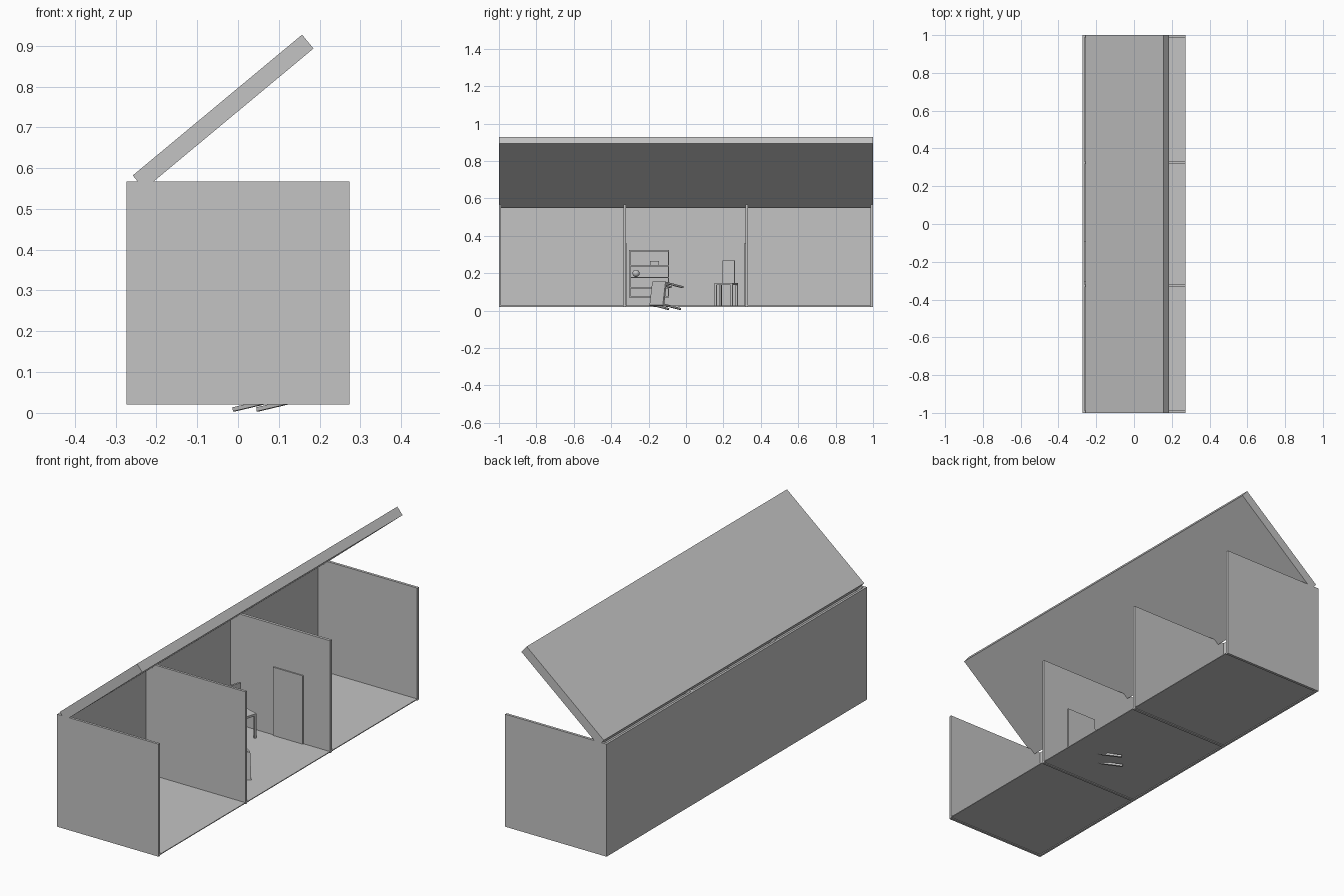
import bpy
from math import radians
from mathutils import Matrix, Vector

if "Cube" in bpy.data.objects:
    bpy.data.objects.remove(bpy.data.objects["Cube"])

grey = bpy.data.materials.new("plain_grey")
grey.diffuse_color = (0.55, 0.55, 0.55, 1)
grey.use_nodes = True
grey.node_tree.nodes["Principled BSDF"].inputs["Base Color"].default_value = grey.diffuse_color


def box(name, lo, hi, m=Matrix()):
    """Box between two corners, optionally carried by a frame matrix."""
    lo, hi = Vector(lo), Vector(hi)
    bpy.ops.mesh.primitive_cube_add(size=1)
    o = bpy.context.object
    o.name = name
    o.matrix_world = m @ Matrix.Translation((lo + hi) / 2) @ Matrix.Diagonal((*(hi - lo), 1))
    o.data.materials.append(grey)
    return o


X, Z0, Z1, T = 0.273, 0.02, 0.567, 0.011

# Building shell: back wall, four cross walls, three floors
box("back_wall", (-X, -1, Z0), (-X + T, 1, Z1))
for name, y0, y1 in (("left_end_wall", -1, -0.988), ("left_partition", -0.333, -0.321),
                     ("right_partition", 0.317, 0.331), ("right_end_wall", 0.987, 1)):
    box(name, (-X + T, y0, Z0), (X, y1, Z1))
for name, y0, y1 in (("left_floor", -0.988, -0.333), ("middle_floor", -0.321, 0.317),
                     ("right_floor", 0.331, 0.987)):
    box(name, (-X + T, y0, Z0 + 0.004), (X, y1, Z0 + 0.008))

# Door panels on both partitions, facing the middle room
box("left_door", (-0.03, -0.321, Z0 + 0.008), (0.13, -0.316, 0.36))
box("right_door", (-0.03, 0.311, Z0 + 0.008), (0.13, 0.317, 0.36))

# Roof slab hinged open along the back wall
top_low, top_high = Vector((-0.258, 0, 0.582)), Vector((0.157, 0, 0.927))
along = (top_high - top_low).normalized()
up = along.cross(Vector((0, 1, 0)))
if up.z < 0:
    up = -up
frame = Matrix((along, (0, 1, 0), up)).transposed().to_4x4()
frame.translation = top_low
box("roof", (0, -1, -0.044), ((top_high - top_low).length, 1, 0), frame)

# Shelf unit on the back wall
sx0, sx1, sy0, sy1 = -X + T, -0.19, -0.305, -0.09
for name, y in (("shelf_left_side", sy0), ("shelf_right_side", sy1 - 0.007)):
    box(name, (sx0, y, 0.07), (sx1, y + 0.007, 0.323))
for i, z in enumerate((0.07, 0.118, 0.173, 0.236, 0.316)):
    box(f"shelf_board_{i}", (sx0, sy0 + 0.007, z), (sx1, sy1 - 0.007, z + 0.007))
box("small_box", (-0.235, -0.192, 0.243), (-0.205, -0.145, 0.265))
bpy.ops.mesh.primitive_uv_sphere_add(segments=24, ring_count=12, radius=0.019,
                                     location=(-0.22, -0.267, 0.199))
ball = bpy.context.object
ball.name = "ball"
ball.data.materials.append(grey)
bpy.ops.object.shade_smooth()


def seat_on_legs(name, m, a, b, length):
    """Seat with its underside at local z = 0 and four legs below it."""
    box(name + "_seat", (-a, -b, 0), (a, b, 0.011), m)
    r = 0.005
    for i, sx in enumerate((-1, 1)):
        for j, sy in enumerate((-1, 1)):
            x, y = sx * (a - r), sy * (b - r)
            box(f"{name}_leg_{i}{j}", (x - r, y - r, -length), (x + r, y + r, 0), m)


# Upright chair turned a little towards the front
chair = Matrix.Translation((-0.137, 0.215, 0.136)) @ Matrix.Rotation(radians(-17), 4, 'Z')
seat_on_legs("chair", chair, 0.05, 0.05, 0.108)
box("chair_back", (-0.05, -0.034, 0.011), (-0.041, 0.034, 0.132), chair)

# Toppled stool, one leg poking through the floor
n = Vector((0.72, -0.66, 0.17)).normalized()
side = Vector((0, 0, 1)).cross(n).normalized()
stool = Matrix((side, n.cross(side), n)).transposed().to_4x4()
stool.translation = (0.11, -0.145, 0.09)
seat_on_legs("stool", stool, 0.048, 0.064, 0.135)
